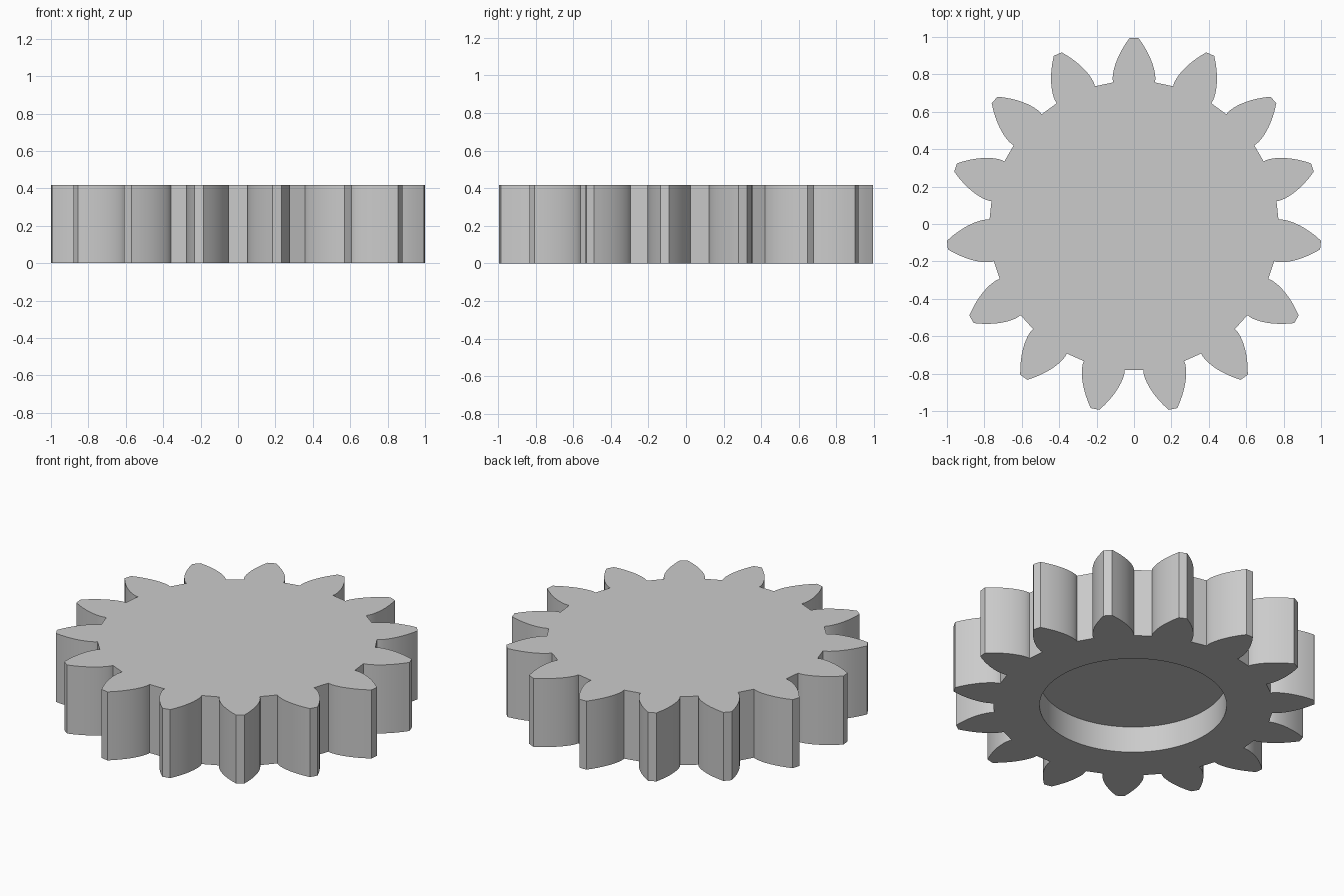
import bpy, bmesh
from math import sin, cos, tan, acos, pi, radians

if "Cube" in bpy.data.objects:
    bpy.data.objects.remove(bpy.data.objects["Cube"], do_unlink=True)

TEETH = 15
HEIGHT = 0.418
TIP_R, BASE_R, ROOT_R = 1.003, 0.787, 0.773
ROOT_HALF = radians(8.3)       # half the angle of a tooth at its root
RECESS_R, RECESS_DEPTH = 0.517, 0.16
CENTRE_Y = -0.008
STEPS = 10

grey = bpy.data.materials.new("grey")
grey.use_nodes = True
colour = (0.6, 0.6, 0.6, 1)
grey.diffuse_color = colour
grey.node_tree.nodes["Principled BSDF"].inputs["Base Color"].default_value = colour


def flank():
    """Radius and half angle along an involute flank, root to tip."""
    points = [(ROOT_R, ROOT_HALF)]
    for i in range(STEPS + 1):
        r = BASE_R + (TIP_R - BASE_R) * (i / STEPS) ** 1.5
        a = acos(BASE_R / r)
        points.append((r, ROOT_HALF - (tan(a) - a)))
    return points


def gear_outline():
    side = flank()
    outline = []
    for k in range(TEETH):
        mid = pi / 2 + k * 2 * pi / TEETH
        tooth = [(r, mid - a) for r, a in side]
        tooth += [(TIP_R, mid)]
        tooth += [(r, mid + a) for r, a in reversed(side)]
        outline += [(r * cos(t), r * sin(t) + CENTRE_Y) for r, t in tooth]
    return outline


def prism(name, outline, z0, z1):
    """Extrude a closed outline between two heights."""
    bm = bmesh.new()
    base = bm.faces.new([bm.verts.new((x, y, z0)) for x, y in outline])
    top = bmesh.ops.extrude_face_region(bm, geom=[base], use_keep_orig=True)
    moved = [v for v in top["geom"] if isinstance(v, bmesh.types.BMVert)]
    bmesh.ops.translate(bm, verts=moved, vec=(0, 0, z1 - z0))
    bmesh.ops.recalc_face_normals(bm, faces=bm.faces)
    mesh = bpy.data.meshes.new(name)
    bm.to_mesh(mesh)
    bm.free()
    mesh.materials.append(grey)
    obj = bpy.data.objects.new(name, mesh)
    bpy.context.collection.objects.link(obj)
    return obj


# Toothed wheel
gear = prism("gear_wheel", gear_outline(), 0, HEIGHT)

# Round blind recess in the underside
circle = [(RECESS_R * cos(i * pi / 48), RECESS_R * sin(i * pi / 48) + CENTRE_Y)
          for i in range(96)]
cutter = prism("recess_cutter", circle, -0.1, RECESS_DEPTH)
cutter.hide_render = True
cut = gear.modifiers.new("recess", 'BOOLEAN')
cut.operation = 'DIFFERENCE'
cut.solver = 'EXACT'
cut.object = cutter

bpy.ops.object.select_all(action='DESELECT')
gear.select_set(True)
bpy.context.view_layer.objects.active = gear
bpy.ops.object.modifier_apply(modifier=cut.name)
bpy.data.objects.remove(cutter, do_unlink=True)

# Smooth flanks and recess wall, keep crisp edges
bpy.ops.object.shade_smooth_by_angle(angle=radians(20))
